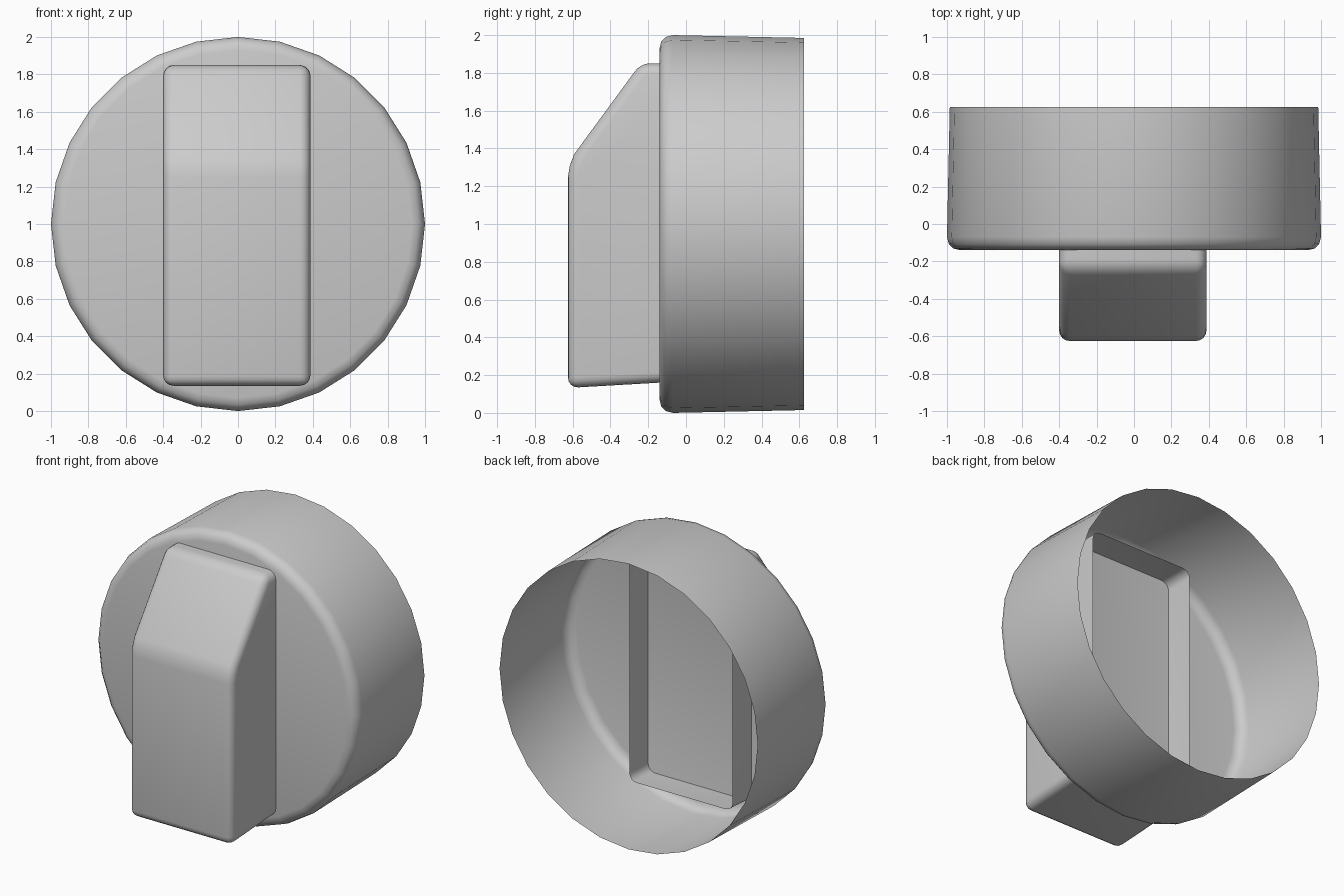
import bpy, bmesh, math

old = bpy.data.objects.get("Cube")
if old:
    bpy.data.objects.remove(old, do_unlink=True)

grey = bpy.data.materials.new("light_grey")
grey.use_nodes = True
GREY = (0.6, 0.6, 0.6, 1)
grey.diffuse_color = GREY
grey.node_tree.nodes["Principled BSDF"].inputs["Base Color"].default_value = GREY


def finish(bm, name):
    """Turn a bmesh into a smooth shaded object."""
    mesh = bpy.data.meshes.new(name)
    bm.to_mesh(mesh)
    bm.free()
    mesh.materials.append(grey)
    ob = bpy.data.objects.new(name, mesh)
    bpy.context.collection.objects.link(ob)
    bpy.ops.object.select_all(action="DESELECT")
    ob.select_set(True)
    bpy.context.view_layer.objects.active = ob
    bpy.ops.object.shade_smooth_by_angle(angle=math.radians(40))
    return ob


# Dial body: thin open-backed cup with a rounded front rim (radius, y)
SIDES = 28
rim = [(0.93, -0.14), (0.965, -0.131), (0.99, -0.107), (1.0, -0.07), (0.985, 0.625)]
bm = bmesh.new()
rings = []
for r, y in rim:
    angles = [math.tau * i / SIDES for i in range(SIDES)]
    rings.append([bm.verts.new((r * math.sin(a), y, 1 + r * math.cos(a))) for a in angles])
bm.faces.new(rings[0])
for a, b in zip(rings, rings[1:]):
    for i in range(SIDES):
        j = (i + 1) % SIDES
        bm.faces.new((a[i], a[j], b[j], b[i]))
bmesh.ops.recalc_face_normals(bm, faces=bm.faces)
bm.faces.ensure_lookup_table()
if bm.faces[0].normal.y > 0:
    bmesh.ops.reverse_faces(bm, faces=bm.faces)
finish(bm, "dial_body")

# Grip: side profile (y, z) extruded across x, its back end inside the body
BACK = 0.065
profile = [(BACK, 0.172), (-0.625, 0.132), (-0.625, 1.25), (-0.615, 1.31),
           (-0.592, 1.37), (-0.24, 1.85), (BACK, 1.85)]
bm = bmesh.new()
left = [bm.verts.new((0.387, y, z)) for y, z in profile]
right = [bm.verts.new((-0.4, y, z)) for y, z in profile]
bm.faces.new(left)
bm.faces.new(right[::-1])
for i in range(len(profile)):
    j = (i + 1) % len(profile)
    bm.faces.new((left[i], right[i], right[j], left[j]))
bmesh.ops.recalc_face_normals(bm, faces=bm.faces)
# Round every sharp edge, then leave the back end open
sharp = [e for e in bm.edges
         if e.calc_face_angle() > 0.5 and any(v.co.y < BACK - 0.01 for v in e.verts)]
bmesh.ops.bevel(bm, geom=sharp, offset=0.055, segments=4, profile=0.5, affect="EDGES")
ends = [f for f in bm.faces if all(abs(v.co.y - BACK) < 0.001 for v in f.verts)]
bmesh.ops.delete(bm, geom=ends, context="FACES")
finish(bm, "grip")
